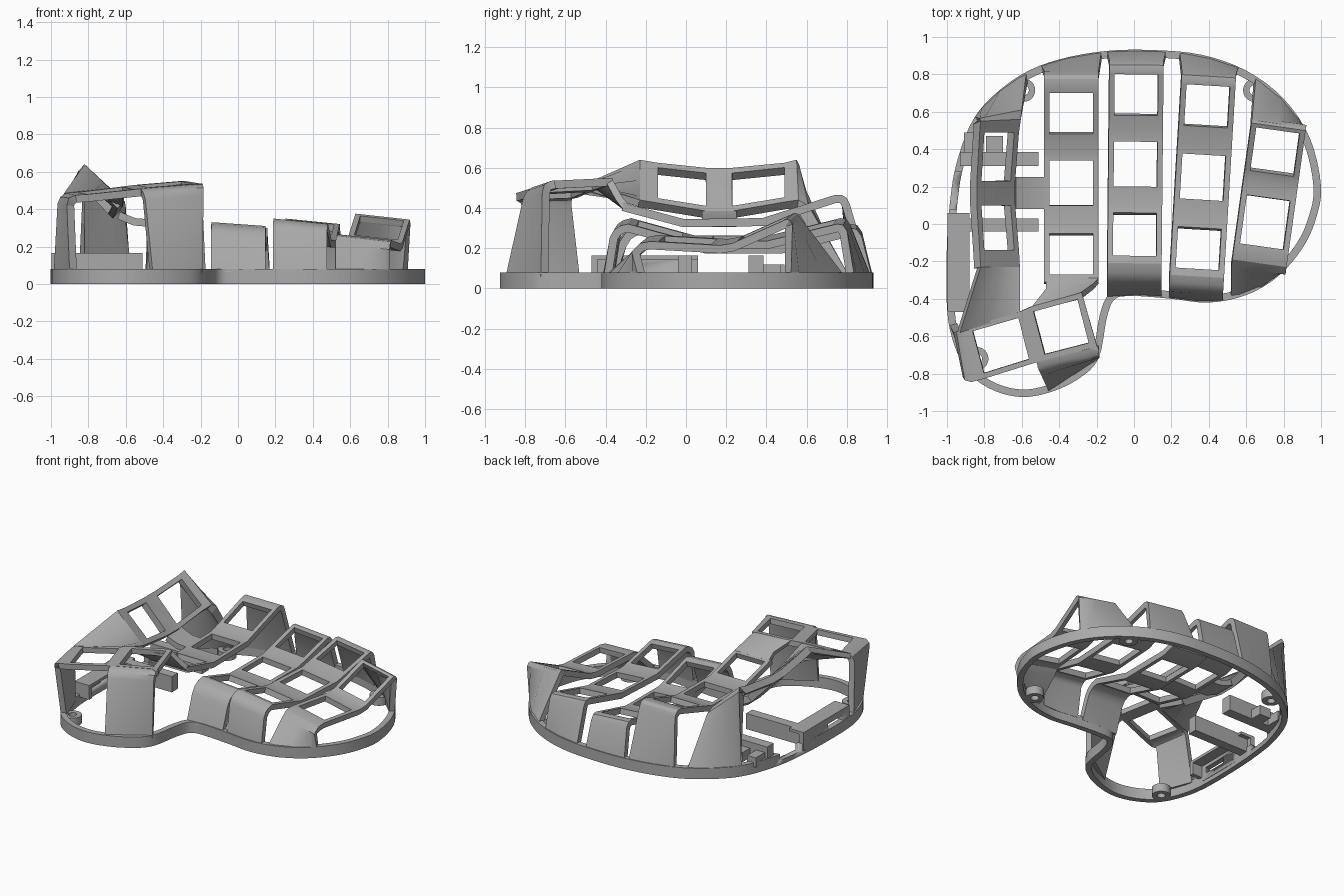
import bpy, bmesh, math
from mathutils import Vector

cube = bpy.data.objects.get("Cube")
if cube:
    bpy.data.objects.remove(cube)

grey = bpy.data.materials.new("plain grey")
grey.use_nodes = True
grey.diffuse_color = (0.4, 0.4, 0.4, 1)
grey.node_tree.nodes["Principled BSDF"].inputs["Base Color"].default_value = (0.4, 0.4, 0.4, 1)


def finish(name, bm, thickness=0):
    mesh = bpy.data.meshes.new(name)
    bm.to_mesh(mesh)
    bm.free()
    mesh.materials.append(grey)
    ob = bpy.data.objects.new(name, mesh)
    bpy.context.collection.objects.link(ob)
    bpy.ops.object.select_all(action='DESELECT')
    ob.select_set(True)
    bpy.context.view_layer.objects.active = ob
    if thickness:
        mod = ob.modifiers.new("thickness", 'SOLIDIFY')
        mod.thickness = thickness
        mod.offset = -1
        mod.use_even_offset = True
        bpy.ops.object.modifier_apply(modifier=mod.name)
    # Sharp edges are found on the thickened mesh so that rims stay crisp
    bpy.ops.object.shade_smooth_by_angle(angle=math.radians(28))
    return ob


def sheet(name, rows, holes=(), thickness=0.04, margin=0.1, feet=None):
    """Strip through pairs of edge points; listed row gaps get a window, feet follow the rim."""
    bm = bmesh.new()
    grid = [[bm.verts.new(Vector(a).lerp(Vector(b), u)) for u in (0, margin, .5, 1 - margin, 1)]
            for a, b in rows]
    for row, back in (feet or {}).items():
        for v in grid[row]:
            v.co.y = edge(v.co.x, back)
    for i in range(len(rows) - 1):
        for j in range(4):
            if not (j in (1, 2) and i in holes):
                bm.faces.new((grid[i][j], grid[i][j + 1], grid[i + 1][j + 1], grid[i + 1][j]))
    loose = [v for v in bm.verts if not v.link_faces]
    bmesh.ops.delete(bm, geom=loose, context='VERTS')
    bm.normal_update()
    if sum(f.normal.z * f.calc_area() for f in bm.faces) < 0:
        bmesh.ops.reverse_faces(bm, faces=bm.faces[:])
    return finish(name, bm, thickness)


def wall(name, pts, height, thickness):
    """Closed upright wall on a clockwise outline, thickened inwards."""
    bm = bmesh.new()
    low = [bm.verts.new((x, y, 0)) for x, y in pts]
    top = [bm.verts.new((x, y, height)) for x, y in pts]
    for i in range(len(pts)):
        k = (i + 1) % len(pts)
        bm.faces.new((low[k], low[i], top[i], top[k]))
    return finish(name, bm, thickness)


def box(name, x0, x1, y0, y1, z0, z1):
    bm = bmesh.new()
    bmesh.ops.create_cube(bm, size=1)
    for v in bm.verts:
        v.co = (x1 if v.co.x > 0 else x0, y1 if v.co.y > 0 else y0, z1 if v.co.z > 0 else z0)
    return finish(name, bm)


def cut(target, cutter):
    cutter.hide_render = True
    cutter.hide_viewport = True
    cutter.display_type = 'WIRE'
    mod = target.modifiers.new("cut", 'BOOLEAN')
    mod.operation = 'DIFFERENCE'
    mod.solver = 'EXACT'
    mod.object = cutter


# Base outline, rounded through a few points
knots = [(.1, .93), (.36, .905), (.6, .82), (.8, .67), (.94, .46), (1, .2), (.97, .02),
         (.9, -.13), (.77, -.28), (.6, -.38), (.4, -.42), (.2, -.4), (0, -.385), (-.1, -.4),
         (-.145, -.5), (-.19, -.72), (-.3, -.83), (-.45, -.9), (-.6, -.925), (-.75, -.89),
         (-.88, -.8), (-.96, -.65), (-1, -.45), (-1, -.1), (-.98, .15), (-.95, .32),
         (-.88, .52), (-.78, .66), (-.6, .8), (-.4, .88), (-.15, .925)]
outline = []
for i in range(len(knots)):
    a, b, c, d = (Vector(knots[(i + k) % len(knots)]) for k in (-1, 0, 1, 2))
    for s in range(4):
        t = s / 4
        outline.append(0.5 * (2 * b + (c - a) * t + (2 * a - 5 * b + 4 * c - d) * t ** 2
                              + (3 * b - a - 3 * c + d) * t ** 3))


def edge(x, back):
    """Outline y under a given x, on the back or the front side."""
    if not back:
        x = max(x, -.09)
    hits = []
    for p, q in zip(outline, outline[1:] + outline[:1]):
        if p.x != q.x and min(p.x, q.x) <= x <= max(p.x, q.x):
            hits.append(p.y + (q.y - p.y) * (x - p.x) / (q.x - p.x))
    return max(hits) - .003 if back else min(hits) + .003


base = wall("base_rim", outline, 0.08, 0.04)
cut(base, box("port_cutter", -1.1, -.9, .08, .28, .035, .2))

# Screw bosses
for name, cx, cy in (("back_right", -.59, .715), ("back_left", .645, .715),
                     ("front_left", .64, -.265), ("front_right", -.84, -.72)):
    ring = [(cx + .062 * math.cos(a), cy - .062 * math.sin(a))
            for a in (k * math.tau / 24 for k in range(24))]
    wall("screw_boss_" + name, ring, 0.06, 0.034)


def column(name, cx, yaw, roll, profile, windows, front=True, flare=(-.012, .012), width=.29):
    """Finger column: a bent strip with key windows and legs down to the rim."""
    def height(y):
        for (ya, za), (yb, zb) in zip(profile, profile[1:]):
            if ya <= y <= yb:
                return za + (zb - za) * (y - ya) / (yb - ya)

    def pair(y, z):
        return [(cx + yaw * y + h, y - yaw * h, z - roll * h) for h in (-width / 2, width / 2)]

    def foot(y):
        return [(p[0] + f, p[1], 0.065) for p, f in zip(pair(y, 0), flare)]

    ys = sorted({p[0] for p in profile} | {y for w in windows for y in w})
    rows = [pair(y, height(y)) for y in ys]
    holes = [i for i in range(len(ys) - 1)
             if any(a < (ys[i] + ys[i + 1]) / 2 < b for a, b in windows)]
    feet = {}
    if front:
        rows.insert(0, [(x, y, 0.065) for x, y, z in pair(ys[0], 0)])
        holes = [h + 1 for h in holes]
        feet[0] = False
    rows.append(foot(ys[-1]))
    feet[len(rows) - 1] = True
    sheet(name, rows, holes, feet=feet)


column("index_column", -.335, 0, 0,
       [(-.31, .425), (-.01, .345), (.38, .35), (.74, .465), (.775, .465), (.8, .45),
        (.815, .42)],
       [(-.27, -.05), (.1, .34), (.48, .7)], front=False, flare=(-.015, .015))
column("middle_column", .005, .01, .07,
       [(-.33, .24), (-.3, .285), (-.26, .31), (-.21, .32), (.1, .225), (.48, .225),
        (.82, .31), (.85, .305), (.875, .27)],
       [(-.17, .06), (.2, .44), (.58, .8)])
column("ring_column", .353, .06, .1,
       [(-.37, .27), (-.35, .305), (-.32, .325), (-.28, .335), (.03, .25), (.41, .25),
        (.76, .335), (.79, .33), (.81, .3)],
       [(-.24, -.02), (.13, .37), (.52, .74)])
column("little_column", .7, .14, .11,
       [(-.25, .2), (-.21, .24), (-.16, .25), (.19, .23), (.25, .24), (.52, .36),
        (.535, .355), (.55, .335)],
       [(-.12, .14), (.27, .5)], flare=(.02, -.015))

# Steep inner column with two windows and a broad back leg
inner = [((-.82, -.23, .64), (-.61, -.23, .44)),
         ((-.825, -.14, .625), (-.615, -.14, .425)),
         ((-.84, .1, .6), (-.635, .1, .385)),
         ((-.84, .23, .6), (-.635, .23, .385)),
         ((-.825, .49, .625), (-.615, .49, .43)),
         ((-.82, .55, .64), (-.605, .56, .44)),
         ((-.825, .565, .61), (-.6, .61, .41)),
         ((-.85, .575, .065), (-.575, .81, .065))]
sheet("inner_column", inner, (1, 3), 0.05, 0.12, {7: True})
sheet("inner_bridge", [((-.63, .08, .385), (-.63, .25, .385)),
                       ((-.55, .08, .352), (-.55, .25, .352)),
                       ((-.47, .08, .345), (-.47, .25, .345))])

# Thumb cluster with its side leg, then its front leg
thumb = [((-.9, -.77, .06), (-.985, -.54, .06)),
         ((-.915, -.82, .42), (-.965, -.58, .43)),
         ((-.905, -.835, .46), (-.95, -.575, .465)),
         ((-.87, -.845, .475), (-.92, -.57, .485)),
         ((-.795, -.825, .48), (-.87, -.545, .49)),
         ((-.555, -.75, .505), (-.625, -.475, .52)),
         ((-.47, -.725, .515), (-.545, -.44, .53)),
         ((-.235, -.665, .535), (-.31, -.375, .55)),
         ((-.19, -.68, .535), (-.28, -.365, .55))]
sheet("thumb_cluster", thumb, (4, 6))
sheet("thumb_front_leg", [((-.52, -.735, .51), (-.19, -.655, .536)),
                          ((-.515, -.765, .503), (-.187, -.685, .53)),
                          ((-.505, -.79, .485), (-.185, -.705, .515)),
                          ((-.495, -.81, .45), (-.184, -.715, .48)),
                          ((-.455, -.897, .06), (-.19, -.722, .06))])
sheet("thumb_inner_web", [((-.93, -.58, .485), (-.61, -.48, .52)),
                          ((-.82, -.23, .64), (-.61, -.23, .44))], thickness=0.035)
sheet("thumb_index_web", [((-.545, -.44, .53), (-.29, -.37, .55)),
                          ((-.47, -.345, .46), (-.22, -.32, .46)),
                          ((-.47, -.29, .42), (-.19, -.29, .42))], thickness=0.035)

# Controller housing on the right-hand rim
box("housing_top", -.998, -.88, -.47, .06, .145, .165)
side = box("housing_side", -.998, -.96, -.47, .06, .03, .165)
cut(side, box("slot_cutter", -1.1, -.9, -.4, -.22, .07, .12))
box("housing_front", -.99, -.88, -.47, -.44, .06, .165)
box("housing_rib_front", -.96, -.51, -.04, .03, .05, .165)
box("housing_rib_back", -.93, -.51, .31, .385, .05, .165)
box("housing_stop", -.79, -.7, .385, .47, .05, .12)
box("housing_back_post", -.91, -.84, .385, .49, .05, .12)
